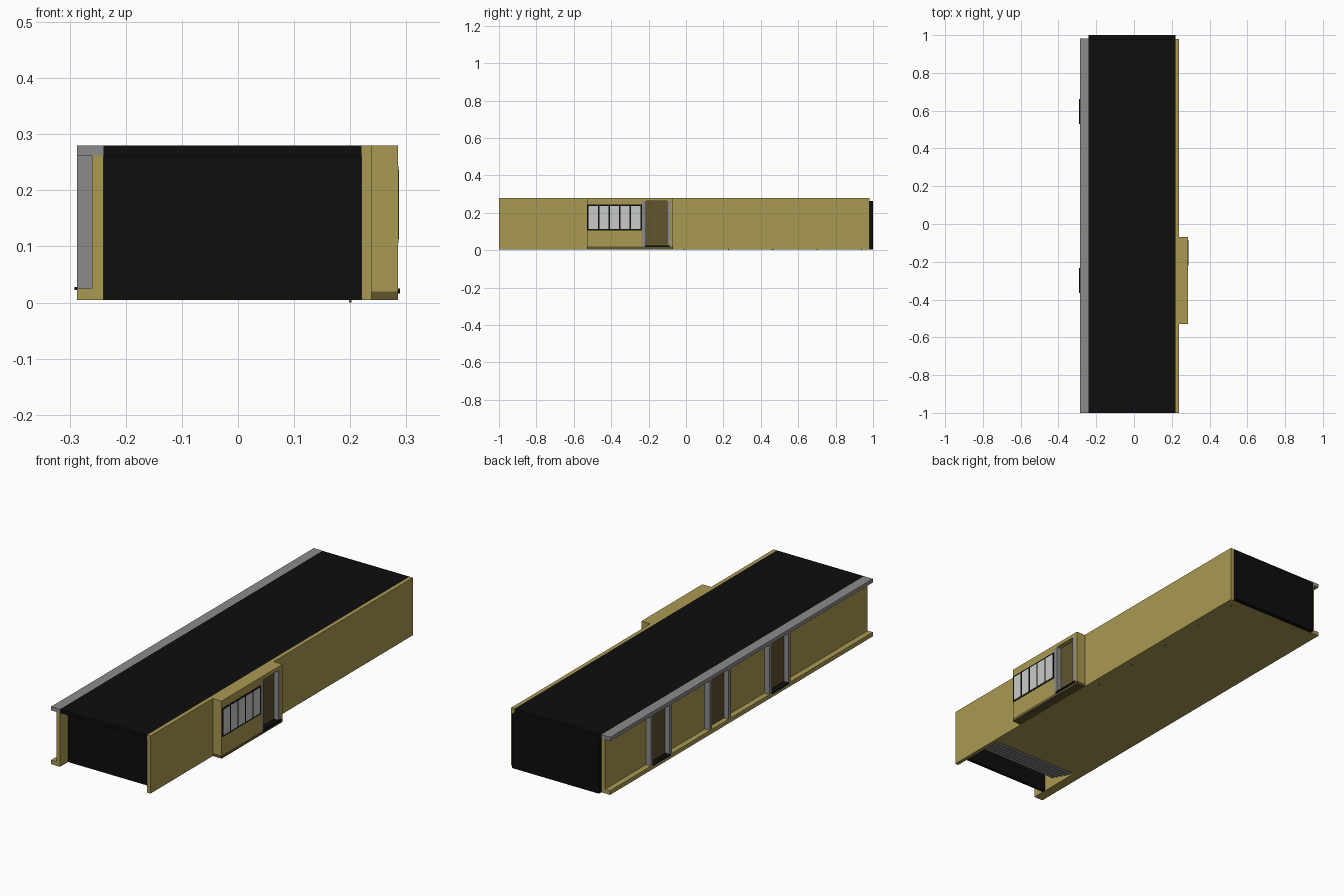
import bpy

if "Cube" in bpy.data.objects:
    bpy.data.objects.remove(bpy.data.objects["Cube"])


def material(name, rgb):
    m = bpy.data.materials.new(name)
    m.diffuse_color = (*rgb, 1.0)
    m.use_nodes = True
    m.node_tree.nodes["Principled BSDF"].inputs["Base Color"].default_value = m.diffuse_color
    return m


TAN = material("tan wall", (0.40, 0.32, 0.085))
BROWN = material("dark brown", (0.115, 0.091, 0.027))
BLACK = material("black", (0.004, 0.004, 0.004))
GREY = material("grey trim", (0.26, 0.26, 0.26))
PANE = material("pale glass", (0.58, 0.60, 0.58))


def box(name, x, y, z, mat):
    """Box from (min, max) pairs on each axis."""
    xs, ys, zs = sorted(x), sorted(y), sorted(z)
    verts = [(a, b, c) for a in xs for b in ys for c in zs]
    faces = [(0, 1, 3, 2), (4, 6, 7, 5), (0, 4, 5, 1),
             (2, 3, 7, 6), (0, 2, 6, 4), (1, 5, 7, 3)]
    me = bpy.data.meshes.new(name)
    me.from_pydata(verts, [], faces)
    me.materials.append(mat)
    ob = bpy.data.objects.new(name, me)
    bpy.context.collection.objects.link(ob)
    return ob


B, T, E = 0.005, 0.28, 0.262      # underside, top, eaves height

# Main shell
box("roof", (-0.24, 0.22), (-1.0, 0.98), (E, T), BLACK)
box("back_wall", (-0.24, 0.22), (0.98, 1.0), (B, E), BLACK)
box("front_wall", (-0.24, 0.22), (-0.94, -0.925), (B, E), BLACK)
box("floor", (-0.24, 0.22), (-0.72, 0.98), (B, 0.02), TAN)
box("right_wall", (0.22, 0.238), (-1.0, 0.98), (B, T), TAN)
box("left_wall", (-0.26, -0.24), (-1.0, 0.982), (0.025, E), TAN)
box("left_plinth", (-0.287, -0.24), (-1.0, 0.982), (B, 0.025), TAN)
box("left_eave", (-0.287, -0.24), (-1.0, 0.982), (E, T), GREY)

# Steps behind the front wall, seen through the gap in the floor
for i in range(5):
    y = -0.75 - 0.03 * i
    z = 0.012 + 0.009 * i
    box(f"step_{i}", (-0.24, 0.22), (y, y + 0.025), (z, z + 0.008), GREY)

# Left side doors with projecting jambs; the outer two have thresholds
for i, y in enumerate((0.595, 0.15, -0.30)):
    box(f"left_door_{i}", (-0.263, -0.26), (y - 0.065, y + 0.065), (0.025, E), BROWN)
    for s in (-1, 1):
        box(f"left_jamb_{i}_{s}", (-0.287, -0.26),
            (y + s * 0.062, y + s * 0.08), (0.025, E), GREY)
    if i != 1:
        box(f"left_threshold_{i}", (-0.291, -0.26),
            (y - 0.066, y + 0.066), (0.022, 0.028), BLACK)

# Right side bay: window block, door niche, cap and base
X = 0.285
box("bay_body", (0.238, X), (-0.53, -0.235), (0.02, E), TAN)
box("bay_cap", (0.238, X), (-0.53, -0.07), (E, T), TAN)
box("bay_base", (0.238, X), (-0.53, -0.07), (B, 0.02), BROWN)
box("bay_end", (0.238, X), (-0.085, -0.07), (0.02, E), TAN)
box("bay_door", (0.238, 0.262), (-0.215, -0.1), (0.02, E), BROWN)
box("bay_jamb_front", (0.238, X), (-0.235, -0.213), (0.02, E), GREY)
box("bay_jamb_back", (0.238, X), (-0.102, -0.085), (0.02, E), GREY)
box("bay_threshold", (0.262, 0.289), (-0.22, -0.085), (0.016, 0.025), BLACK)

# Bay window: black frame plate with five panes
box("window_frame", (X - 0.002, X + 0.0012), (-0.528, -0.236), (0.106, 0.243), BLACK)
pitch = 0.284 / 5
for i in range(5):
    y = -0.524 + pitch * i
    box(f"window_pane_{i}", (X, X + 0.0022),
        (y + 0.004, y + pitch - 0.004), (0.113, 0.236), PANE)

# Small pegs under the floor
for i in range(5):
    y = -0.01 + 0.237 * i
    box(f"foot_peg_{i}", (0.198, 0.202), (y - 0.003, y + 0.003), (0, 0.006), BROWN)
